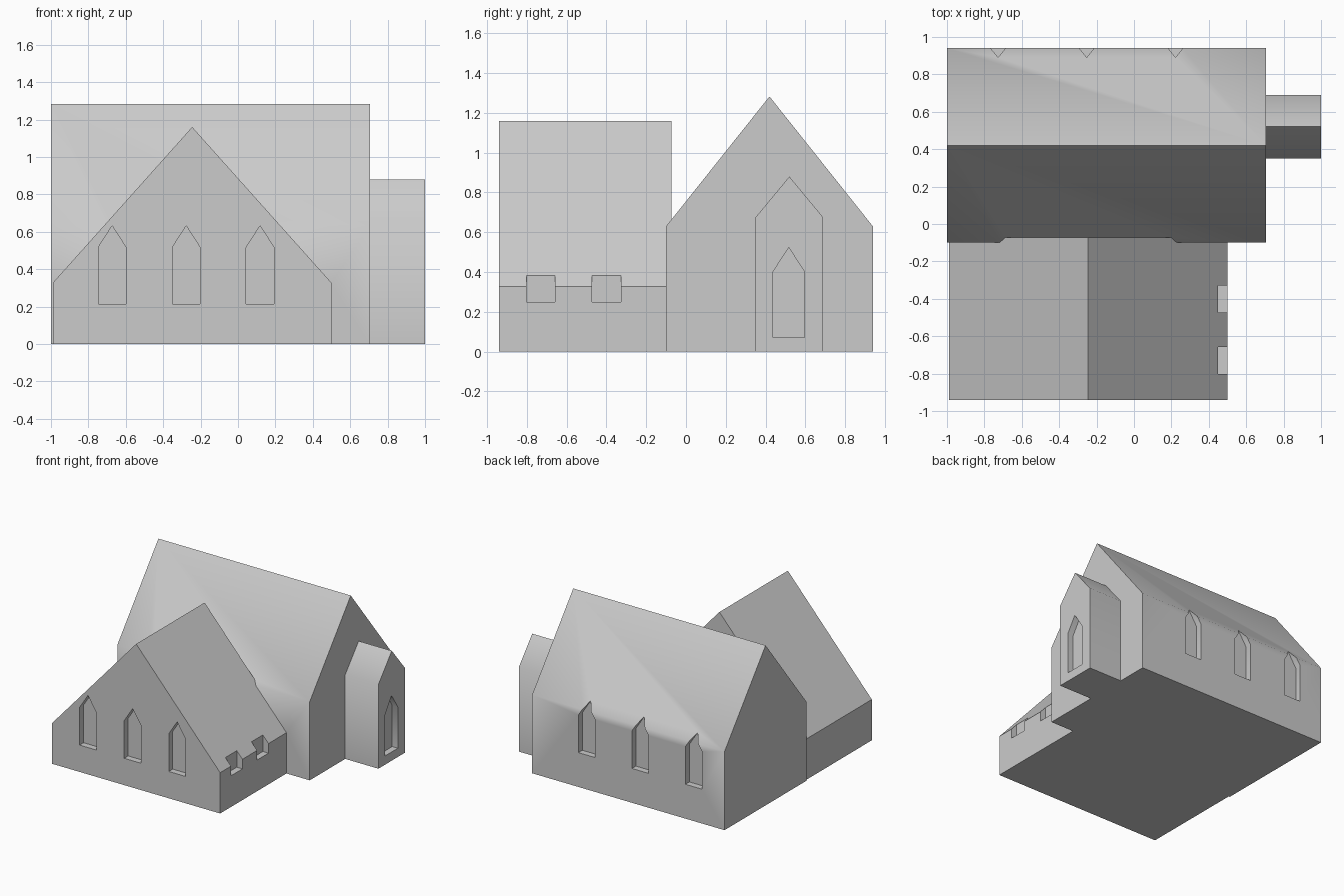
import bpy, bmesh, math
from mathutils import Vector

if "Cube" in bpy.data.objects:
    bpy.data.objects.remove(bpy.data.objects["Cube"])

stone = bpy.data.materials.new("grey stone")
stone.diffuse_color = (0.6, 0.6, 0.6, 1)
stone.use_nodes = True
stone.node_tree.nodes["Principled BSDF"].inputs["Base Color"].default_value = stone.diffuse_color


def prism(name, profile, axis, start, end):
    """Extrude a (horizontal, z) profile along x or y."""
    bm = bmesh.new()
    place = (lambda h, z, d: (d, h, z)) if axis == 'x' else (lambda h, z, d: (h, d, z))
    face = bm.faces.new([bm.verts.new(place(h, z, start)) for h, z in profile])
    new = bmesh.ops.extrude_face_region(bm, geom=[face])["geom"]
    move = Vector(place(0, 0, end - start))
    bmesh.ops.translate(bm, verts=[v for v in new if isinstance(v, bmesh.types.BMVert)], vec=move)
    bmesh.ops.recalc_face_normals(bm, faces=bm.faces)
    mesh = bpy.data.meshes.new(name)
    bm.to_mesh(mesh)
    bm.free()
    mesh.materials.append(stone)
    ob = bpy.data.objects.new(name, mesh)
    bpy.context.collection.objects.link(ob)
    return ob


def gable(mid, half, base, shoulder, peak):
    """House-shaped outline, used for both walls and windows."""
    return [(mid - half, base), (mid + half, base), (mid + half, shoulder),
            (mid, peak), (mid - half, shoulder)]


def combine(target, tool, operation):
    """Apply a boolean and discard the tool."""
    bpy.context.view_layer.objects.active = target
    mod = target.modifiers.new("bool", 'BOOLEAN')
    mod.operation, mod.object, mod.solver = operation, tool, 'EXACT'
    bpy.ops.object.modifier_apply(modifier=mod.name)
    bpy.data.objects.remove(tool)


# Main hall, front wing and side porch, joined into one shell
church = prism("church_building", gable(0.42, 0.52, 0, 0.63, 1.283), 'x', -1, 0.706)
wing = prism("front_wing", gable(-0.245, 0.745, 0, 0.327, 1.16), 'y', -0.94, -0.073)
porch = prism("side_porch", gable(0.52, 0.17, 0, 0.675, 0.88), 'x', 0.6, 1)
combine(church, wing, 'UNION')
combine(church, porch, 'UNION')

# Pointed window recesses in the wing front and the hall back
for x in (-0.673, -0.277, 0.118):
    combine(church, prism("front_window", gable(x, 0.074, 0.215, 0.517, 0.632),
                          'y', -1.1, -0.89), 'DIFFERENCE')
for x in (-0.727, -0.253, 0.222):
    combine(church, prism("back_window", gable(x, 0.074, 0.275, 0.577, 0.692),
                          'y', 0.89, 1.1), 'DIFFERENCE')

# Porch window recess
combine(church, prism("porch_window", gable(0.517, 0.08, 0.07, 0.4, 0.523),
                      'x', 0.95, 1.1), 'DIFFERENCE')

# Notches through the wing eave
for y in (-0.73, -0.4):
    box = [(y - 0.072, 0.25), (y + 0.072, 0.25), (y + 0.072, 0.5), (y - 0.072, 0.5)]
    combine(church, prism("eave_notch", box, 'x', 0.45, 0.7), 'DIFFERENCE')

# Soft hall and porch eaves, all steeper edges crisp
bpy.ops.object.select_all(action='DESELECT')
church.select_set(True)
bpy.context.view_layer.objects.active = church
bpy.ops.object.shade_smooth_by_angle(angle=math.radians(41))
